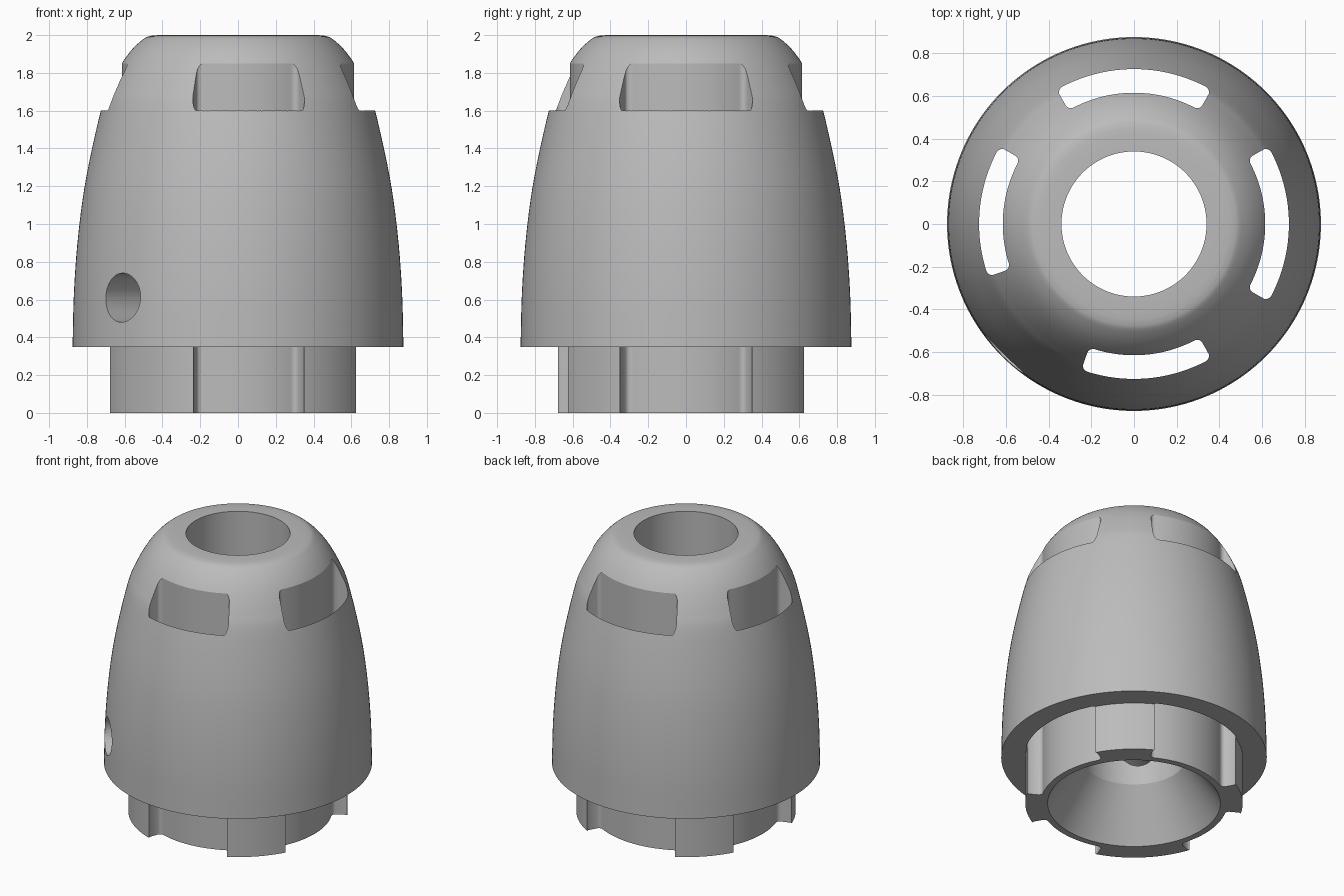
import bpy, bmesh, math
from mathutils import Vector

if "Cube" in bpy.data.objects:
    bpy.data.objects.remove(bpy.data.objects["Cube"])

SEGS = 160


def make_object(name, bm):
    bmesh.ops.recalc_face_normals(bm, faces=bm.faces)
    mesh = bpy.data.meshes.new(name)
    bm.to_mesh(mesh)
    bm.free()
    obj = bpy.data.objects.new(name, mesh)
    bpy.context.collection.objects.link(obj)
    return obj


def smooth_path(pts, steps=5):
    """Catmull-Rom curve through the given (radius, height) points."""
    p = [Vector(q) for q in pts]
    p = [2 * p[0] - p[1]] + p + [2 * p[-1] - p[-2]]
    out = []
    for i in range(1, len(p) - 2):
        a, b, c, d = p[i - 1:i + 3]
        for s in range(steps):
            t = s / steps
            out.append(0.5 * (2 * b + (c - a) * t + (2 * a - 5 * b + 4 * c - d) * t * t
                              + (3 * b - a - 3 * c + d) * t ** 3))
    return out + [p[-2]]


def revolve(name, profile):
    """Closed (radius, height) profile turned about the z axis."""
    bm = bmesh.new()
    rings = []
    for k in range(SEGS):
        a = 2 * math.pi * k / SEGS
        rings.append([bm.verts.new((r * math.cos(a), r * math.sin(a), z)) for r, z in profile])
    n = len(profile)
    for k in range(SEGS):
        r0, r1 = rings[k], rings[(k + 1) % SEGS]
        for i in range(n):
            j = (i + 1) % n
            bm.faces.new((r0[i], r1[i], r1[j], r0[j]))
    return make_object(name, bm)


def channel_cutter(name, start, end, r_in=0.615, r_out=0.726, fillet=0.03):
    """Vertical prism with a filleted arc-shaped section."""
    start, end = math.radians(start), math.radians(end)
    outline = []

    def arc(r, a0, a1, steps=28):
        for i in range(steps + 1):
            a = a0 + (a1 - a0) * i / steps
            outline.append((r * math.cos(a), r * math.sin(a)))

    def corner(r, a, turn0):
        for i in range(1, 6):
            t = a + turn0 + math.pi / 2 * i / 6
            outline.append((r * math.cos(a) + fillet * math.cos(t),
                            r * math.sin(a) + fillet * math.sin(t)))

    ro, ri = r_out - fillet, r_in + fillet
    do, di = math.asin(fillet / ro), math.asin(fillet / ri)
    arc(r_out, start + do, end - do)
    corner(ro, end - do, 0)
    corner(ri, end - di, math.pi / 2)
    arc(r_in, end - di, start + di)
    corner(ri, start + di, math.pi)
    corner(ro, start + do, 1.5 * math.pi)

    bm = bmesh.new()
    low = [bm.verts.new((x, y, -0.1)) for x, y in outline]
    high = [bm.verts.new((x, y, 2.1)) for x, y in outline]
    n = len(outline)
    bm.faces.new(low[::-1])
    bm.faces.new(high)
    for i in range(n):
        j = (i + 1) % n
        bm.faces.new((low[i], low[j], high[j], high[i]))
    return make_object(name, bm)


# Domed body with stepped foot, straight bore and flared bottom opening
dome = smooth_path([(0.876, 0.35), (0.868, 0.65), (0.845, 0.95), (0.803, 1.25),
                    (0.726, 1.6), (0.678, 1.73), (0.618, 1.845), (0.56, 1.925),
                    (0.50, 1.98), (0.465, 1.995), (0.425, 2.0)])
profile = [(0.57, 0), (0.717, 0), (0.717, 0.35)] + [tuple(p) for p in dome]
profile += [(0.34, 2.0), (0.34, 0.34)]
body = revolve("body", profile)

# Four vertical channels; the front-left rib between them is wider
cutters = [channel_cutter("channel_cutter", a, b)
           for a, b in ((60, 120), (150, 200), (250, 300), (330, 390))]

# Radial screw hole through the wide rib
bm = bmesh.new()
bmesh.ops.create_cone(bm, cap_ends=True, segments=48, radius1=0.13, radius2=0.13, depth=1.0)
hole = make_object("hole_cutter", bm)
direction = Vector((-1, -1, 0)).normalized()
hole.rotation_euler = direction.to_track_quat('Z', 'Y').to_euler()
hole.location = direction * 0.65 + Vector((0, 0, 0.61))
cutters.append(hole)

bpy.context.view_layer.objects.active = body
body.select_set(True)
for cutter in cutters:
    cutter.hide_render = True
    mod = body.modifiers.new("cut", 'BOOLEAN')
    mod.operation = 'DIFFERENCE'
    mod.solver = 'EXACT'
    mod.object = cutter
    bpy.ops.object.modifier_apply(modifier=mod.name)
for cutter in cutters:
    bpy.data.objects.remove(cutter)

# Single grey finish
grey = bpy.data.materials.new("plain_grey")
grey.diffuse_color = (0.5, 0.5, 0.5, 1)
grey.use_nodes = True
grey.node_tree.nodes["Principled BSDF"].inputs["Base Color"].default_value = grey.diffuse_color
body.data.materials.clear()
body.data.materials.append(grey)
bpy.ops.object.shade_smooth_by_angle(angle=math.radians(25))
